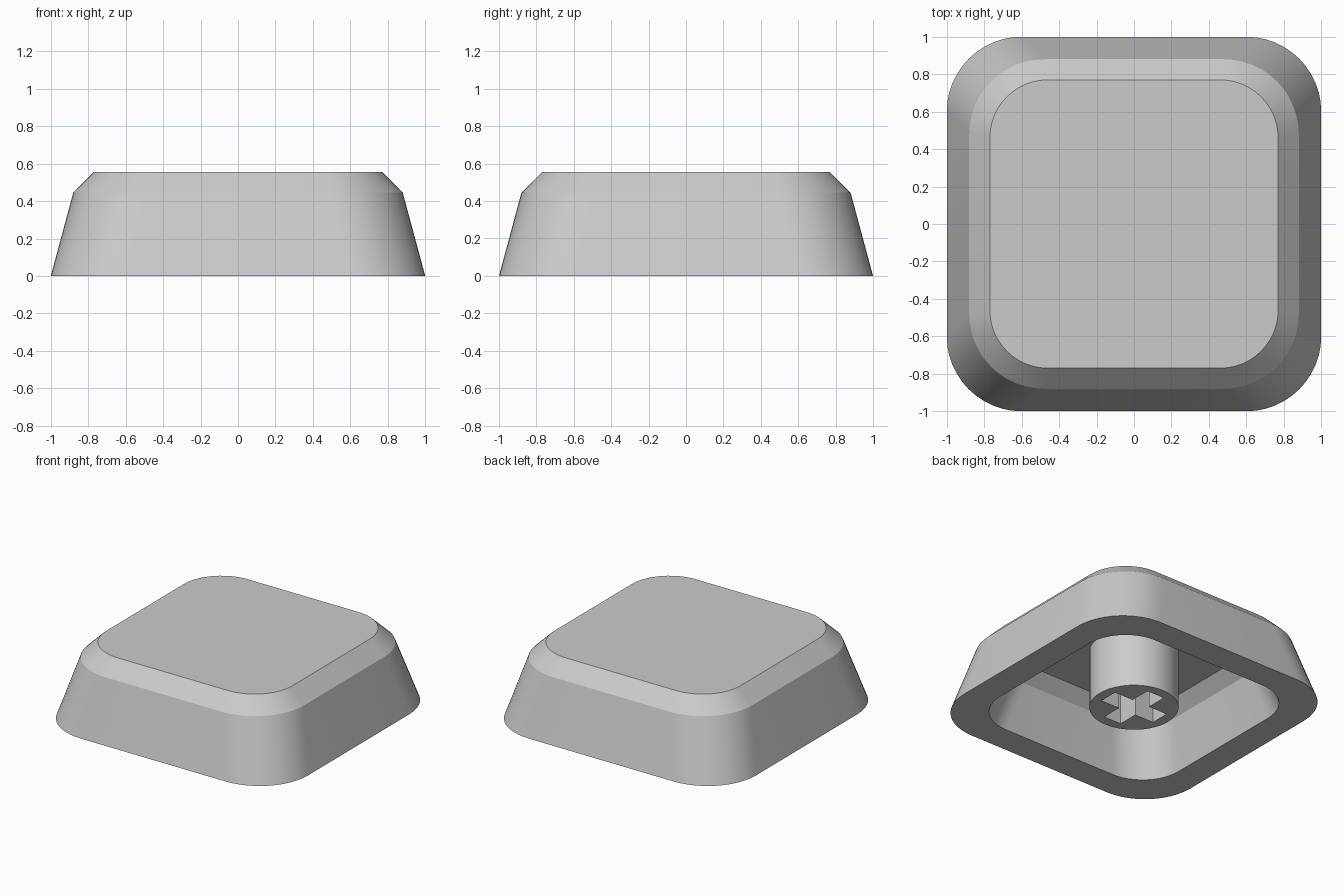
import bpy, bmesh, math

cube = bpy.data.objects.get("Cube")
if cube:
    bpy.data.objects.remove(cube, do_unlink=True)

grey = bpy.data.materials.new("plain grey")
grey.use_nodes = True
COLOUR = (0.6, 0.6, 0.6, 1)
grey.diffuse_color = COLOUR
grey.node_tree.nodes["Principled BSDF"].inputs["Base Color"].default_value = COLOUR


def finish(bm, name):
    """Turn a bmesh into a grey object with smooth curves and sharp creases."""
    bmesh.ops.recalc_face_normals(bm, faces=bm.faces)
    mesh = bpy.data.meshes.new(name)
    bm.to_mesh(mesh)
    bm.free()
    mesh.materials.append(grey)
    obj = bpy.data.objects.new(name, mesh)
    bpy.context.collection.objects.link(obj)
    bpy.ops.object.select_all(action='DESELECT')
    obj.select_set(True)
    bpy.context.view_layer.objects.active = obj
    bpy.ops.object.shade_smooth_by_angle(angle=math.radians(25))
    return obj


def rounded_square(bm, half, radius, z, steps=12):
    """Ring of vertices around a square with round corners."""
    ring = []
    for corner in range(4):
        mid = math.radians(45 + 90 * corner)
        cx = math.copysign(half - radius, math.cos(mid))
        cy = math.copysign(half - radius, math.sin(mid))
        for i in range(steps + 1):
            a = math.radians(90 * (corner + i / steps))
            ring.append(bm.verts.new((cx + radius * math.cos(a),
                                      cy + radius * math.sin(a), z)))
    return ring


def loop_edges(bm, points):
    verts = [bm.verts.new((x, y, 0)) for x, y in points]
    for a, b in zip(verts, verts[1:] + verts[:1]):
        bm.edges.new((a, b))


# Cap shell: outer profile (half width, corner radius, height), hollow is a smaller copy
outer = [(1.0, 0.4, 0.0), (0.88, 0.4, 0.445), (0.77, 0.31, 0.555)]
HOLLOW = 0.79
inner = [tuple(v * HOLLOW for v in section) for section in outer]

bm = bmesh.new()
rings = [rounded_square(bm, *s) for s in inner[::-1] + outer]
for low, high in zip(rings, rings[1:]):
    n = len(low)
    for i in range(n):
        j = (i + 1) % n
        bm.faces.new((low[i], low[j], high[j], high[i]))
bm.faces.new(rings[0])
bm.faces.new(rings[-1])
finish(bm, "cap_shell")

# Round stem with a cross-shaped socket, reaching up to the ceiling
STEM_R, ARM, SLOT = 0.303, 0.228, 0.072
ceiling = inner[-1][2]
circle = [(STEM_R * math.cos(math.tau * i / 48), STEM_R * math.sin(math.tau * i / 48))
          for i in range(48)]
cross = []
for x, y in ((1, 0), (0, 1), (-1, 0), (0, -1)):
    for along, side in ((ARM, -SLOT), (ARM, SLOT), (SLOT, SLOT)):
        cross.append((x * along - y * side, y * along + x * side))

bm = bmesh.new()
loop_edges(bm, circle)
loop_edges(bm, cross)
bmesh.ops.triangle_fill(bm, edges=bm.edges[:], use_beauty=True)
top = bmesh.ops.extrude_face_region(bm, geom=bm.faces[:], use_keep_orig=True)["geom"]
bmesh.ops.translate(bm, vec=(0, 0, ceiling),
                    verts=[v for v in top if isinstance(v, bmesh.types.BMVert)])
finish(bm, "stem")
